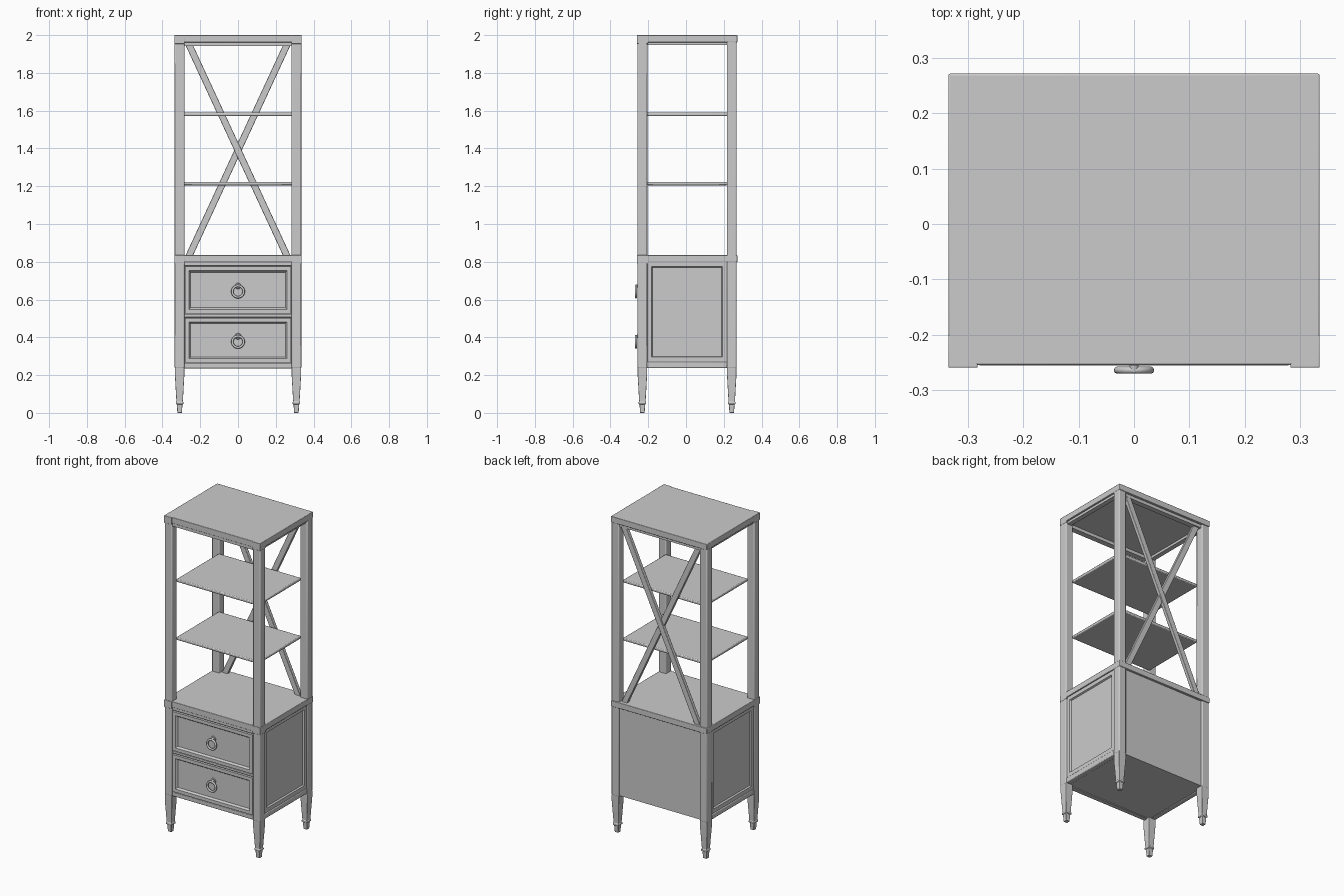
import bpy, bmesh, math
from mathutils import Vector, Matrix

cube = bpy.data.objects.get("Cube")
if cube:
    bpy.data.objects.remove(cube, do_unlink=True)

grey = bpy.data.materials.new("warm_grey_paint")
grey.use_nodes = True
COLOUR = (0.6, 0.6, 0.6, 1)
grey.diffuse_color = COLOUR
grey.node_tree.nodes["Principled BSDF"].inputs["Base Color"].default_value = COLOUR


def finish(name, bm, bevel=0.0, smooth=True):
    """Turn a bmesh into a named, painted object."""
    bmesh.ops.recalc_face_normals(bm, faces=bm.faces)
    mesh = bpy.data.meshes.new(name)
    bm.to_mesh(mesh)
    bm.free()
    mesh.materials.append(grey)
    ob = bpy.data.objects.new(name, mesh)
    bpy.context.collection.objects.link(ob)
    if bevel:
        mod = ob.modifiers.new("soft_edges", 'BEVEL')
        mod.width, mod.segments = bevel, 2
    if smooth:
        bpy.ops.object.select_all(action='DESELECT')
        ob.select_set(True)
        bpy.context.view_layer.objects.active = ob
        bpy.ops.object.shade_smooth_by_angle(angle=math.radians(35))
    return ob


def box_mesh(lo, hi):
    lo, hi = Vector(lo), Vector(hi)
    bm = bmesh.new()
    bmesh.ops.create_cube(bm, size=1, matrix=Matrix.Translation((lo + hi) / 2)
                          @ Matrix.Diagonal((*(hi - lo), 1)))
    return bm


def box(name, lo, hi, bevel=0.0):
    return finish(name, box_mesh(lo, hi), bevel)


def framed_panel(name, lo, hi, facing, steps):
    """Box whose outward face is inset in (thickness, depth) steps."""
    bm = box_mesh(lo, hi)
    bm.normal_update()
    face = max(bm.faces, key=lambda f: f.normal.dot(Vector(facing)))
    for thickness, depth in steps:
        bmesh.ops.inset_region(bm, faces=[face], thickness=thickness, depth=depth)
    return finish(name, bm, smooth=False)


def tapered(name, x, y, profile, bevel=0.0):
    """Square-section loft through (height, half width) pairs."""
    bm = bmesh.new()
    rings = []
    for z, r in profile:
        rings.append([bm.verts.new((x + sx * r, y + sy * r, z))
                      for sx, sy in ((-1, -1), (1, -1), (1, 1), (-1, 1))])
    for a, b in zip(rings, rings[1:]):
        for i in range(4):
            j = (i + 1) % 4
            bm.faces.new((a[i], a[j], b[j], b[i]))
    bm.faces.new(rings[0])
    bm.faces.new(rings[-1])
    return finish(name, bm, bevel)


# Corner posts and tapered legs
LEG = ((0, 0.012), (0.045, 0.015), (0.047, 0.020), (0.058, 0.020),
       (0.06, 0.017), (0.2, 0.025), (0.24, 0.025))
for side, sx in (("left", 1), ("right", -1)):
    for end, y in (("front", -0.231), ("back", 0.242)):
        x = sx * 0.309
        tapered(f"{end}_{side}_post", x, y, ((0.235, 0.026), (1.97, 0.026)), 0.006)
        tapered(f"{end}_{side}_leg", x, y, LEG, 0.002)

# Top board and cabinet top, each with front corner blocks
for name, z0, z1 in (("top_board", 1.962, 2.0), ("cabinet_top", 0.798, 0.835)):
    box(name, (-0.336, -0.255, z0), (0.336, 0.272, z1), 0.003)
    for side, sx in (("left", 1), ("right", -1)):
        xs = sorted((sx * 0.283, sx * 0.336))
        box(f"{name}_{side}_block", (xs[0], -0.26, z0 - 0.008),
            (xs[1], -0.2, z1), 0.002)

# Rails under the top board
box("top_front_rail", (-0.285, -0.25, 1.942), (0.285, -0.215, 1.964))
box("top_back_rail", (-0.285, 0.225, 1.942), (0.285, 0.258, 1.964))
for side, sx in (("left", 1), ("right", -1)):
    xs = sorted((sx * 0.295, sx * 0.325))
    box(f"top_{side}_rail", (xs[0], -0.21, 1.947), (xs[1], 0.22, 1.964))

# Open shelves
for name, z in (("lower_shelf", 1.214), ("upper_shelf", 1.581)):
    box(name, (-0.288, -0.207, z - 0.009), (0.288, 0.219, z + 0.009), 0.005)

# Crossed back braces
for name, sx in (("back_brace_rising", 1), ("back_brace_falling", -1)):
    a, b = Vector((-0.262 * sx, 0.242, 0.825)), Vector((0.262 * sx, 0.242, 1.955))
    y_shift = 0.004 * sx
    bm = box_mesh((-0.018, -0.011, -(b - a).length / 2),
                  (0.018, 0.011, (b - a).length / 2))
    angle = math.atan2(b.x - a.x, b.z - a.z)
    bm.transform(Matrix.Translation((a + b) / 2 + Vector((0, y_shift, 0)))
                 @ Matrix.Rotation(angle, 4, 'Y'))
    finish(name, bm, 0.003)

# Cabinet carcass
box("cabinet_body", (-0.312, -0.228, 0.24), (0.312, 0.258, 0.80))
for name, z0, z1 in (("bottom_front_rail", 0.235, 0.262),
                     ("middle_front_rail", 0.506, 0.522),
                     ("upper_front_rail", 0.778, 0.80)):
    box(name, (-0.285, -0.25, z0), (0.285, -0.22, z1), 0.003)

# Recessed side panels and their bottom rails
for side, sx in (("left", 1), ("right", -1)):
    xs = sorted((sx * 0.30, sx * 0.329))
    framed_panel(f"{side}_side_panel", (xs[0], -0.207, 0.27), (xs[1], 0.218, 0.80),
                 (sx, 0, 0), ((0.036, 0), (0.006, -0.01)))
    rail = sorted((sx * 0.30, sx * 0.333))
    box(f"{side}_side_rail", (rail[0], -0.207, 0.237), (rail[1], 0.218, 0.27), 0.005)

# Drawers with knobs and ring pulls
for name, z0, z1 in (("lower_drawer", 0.267, 0.502), ("upper_drawer", 0.527, 0.774)):
    framed_panel(f"{name}_front", (-0.28, -0.256, z0), (0.28, -0.22, z1),
                 (0, -1, 0), ((0.03, 0), (0.012, -0.012)))
    mid = (z0 + z1) / 2 - 0.008

    bm = bmesh.new()
    for radius, y0, y1 in ((0.018, -0.25, -0.24), (0.009, -0.268, -0.25)):
        bmesh.ops.create_cone(
            bm, cap_ends=True, segments=20, radius1=radius, radius2=radius * 0.8,
            depth=y1 - y0, matrix=Matrix.Translation((0, (y0 + y1) / 2, mid + 0.029))
            @ Matrix.Rotation(math.pi / 2, 4, 'X'))
    finish(f"{name}_knob", bm)

    bpy.ops.mesh.primitive_torus_add(
        major_segments=32, minor_segments=10, major_radius=0.03, minor_radius=0.0065,
        location=(0, -0.2645, mid), rotation=(math.pi / 2, 0, 0))
    ring = bpy.context.object
    ring.name = f"{name}_ring_pull"
    ring.data.materials.append(grey)
    bpy.ops.object.shade_smooth_by_angle(angle=math.radians(60))
